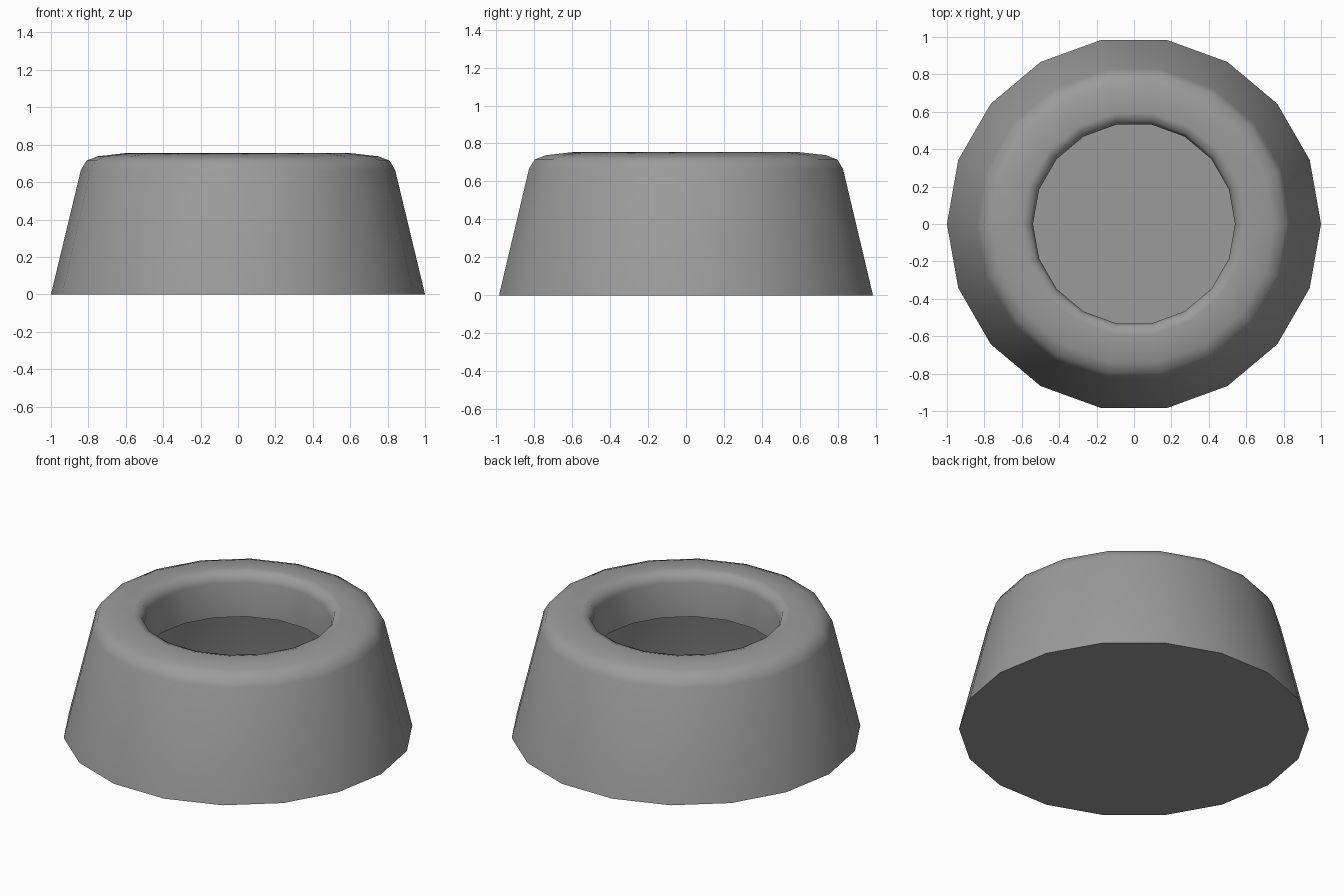
import bpy, bmesh, math

if "Cube" in bpy.data.objects:
    bpy.data.objects.remove(bpy.data.objects["Cube"])

SIDES = 18
# Half cross-section (radius, height): outer wall, rounded rim, short inner skirt
PROFILE = [(1.0, 0), (0.84, 0.665), (0.81, 0.715), (0.75, 0.738), (0.60, 0.755),
           (0.557, 0.742), (0.54, 0.69), (0.54, 0.475)]

bm = bmesh.new()
rings = [[bm.verts.new((r * math.cos(2 * math.pi * i / SIDES),
                        r * math.sin(2 * math.pi * i / SIDES), z))
          for i in range(SIDES)] for r, z in PROFILE]

# Walls and rim; the skirt hangs open inside the hollow body
for a, b in zip(rings, rings[1:]):
    for i in range(SIDES):
        j = (i + 1) % SIDES
        bm.faces.new((a[i], a[j], b[j], b[i]))

# Flat underside, also seen as the floor through the opening
bm.faces.new(rings[0][::-1])

mesh = bpy.data.meshes.new("tapered_foot")
bm.to_mesh(mesh)
bm.free()
foot = bpy.data.objects.new("tapered_foot", mesh)
bpy.context.collection.objects.link(foot)

# Dark grey finish
grey = bpy.data.materials.new("dark_grey")
grey.diffuse_color = (0.33, 0.33, 0.33, 1)
grey.use_nodes = True
grey.node_tree.nodes["Principled BSDF"].inputs["Base Color"].default_value = grey.diffuse_color
mesh.materials.append(grey)

# Smooth walls, crisp base edge
bpy.context.view_layer.objects.active = foot
foot.select_set(True)
bpy.ops.object.shade_smooth_by_angle(angle=math.radians(70))
